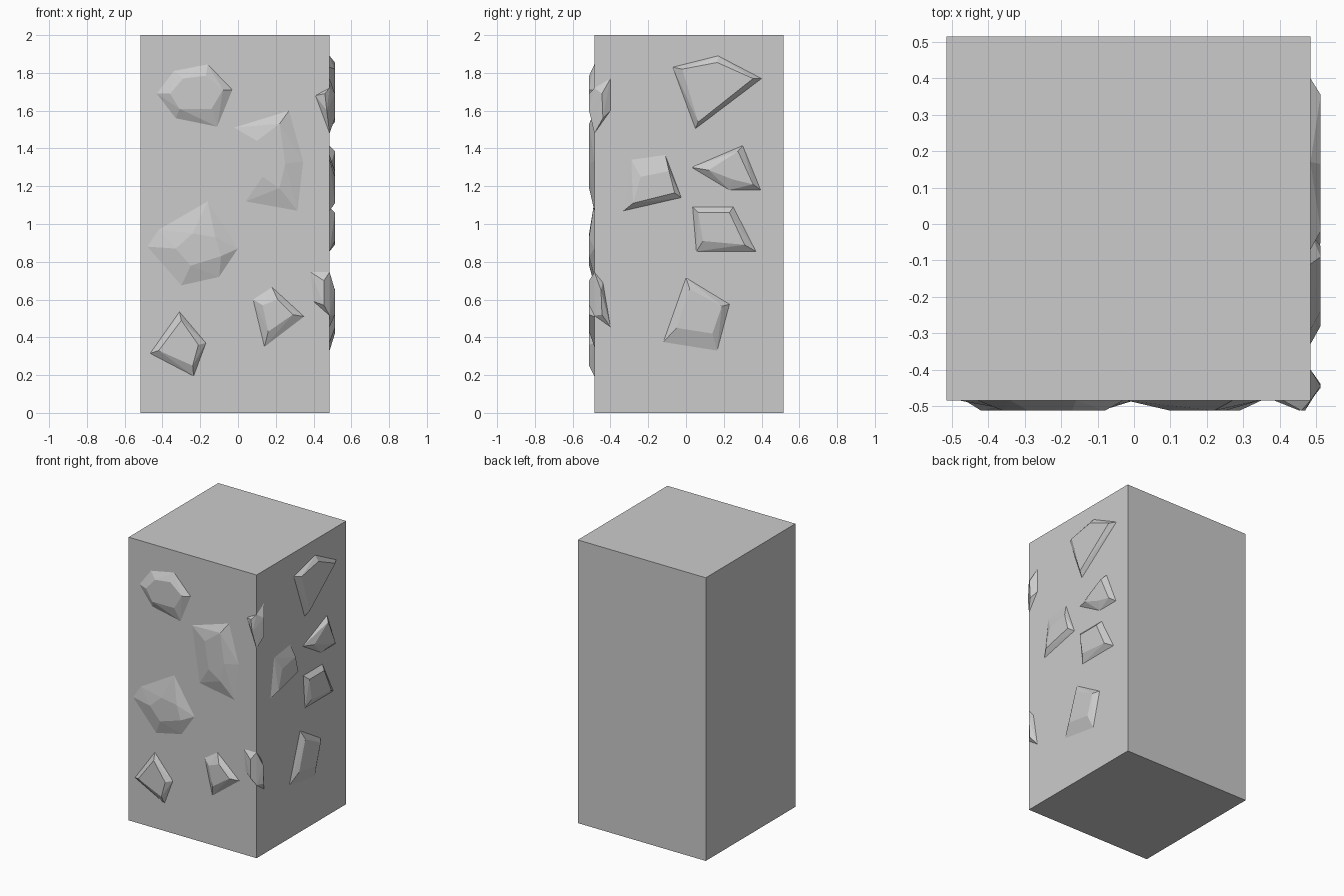
import bpy, bmesh
from mathutils import Vector

if "Cube" in bpy.data.objects:
    bpy.data.objects.remove(bpy.data.objects["Cube"])

WALL, PEAK = 0.485, 0.513   # wall plane and raised stone face


def front(u, v, d):
    return Vector((u, -d, v))


def side(u, v, d):
    return Vector((d, u, v))


def hull(name, pts):
    """Convex faceted stone, with the faces lying on the walls removed."""
    bm = bmesh.new()
    for p in pts:
        bm.verts.new(p)
    bmesh.ops.convex_hull(bm, input=bm.verts)
    e = 1e-4
    hidden = [f for f in bm.faces
              if all(v.co.x <= WALL + e and v.co.y >= -WALL - e for v in f.verts)]
    bmesh.ops.delete(bm, geom=hidden, context='FACES')
    bmesh.ops.delete(bm, geom=[v for v in bm.verts if not v.link_faces], context='VERTS')
    bmesh.ops.dissolve_limit(bm, angle_limit=0.01, verts=bm.verts, edges=bm.edges)
    bmesh.ops.recalc_face_normals(bm, faces=bm.faces)
    me = bpy.data.meshes.new(name)
    bm.to_mesh(me)
    bm.free()
    ob = bpy.data.objects.new(name, me)
    bpy.context.collection.objects.link(ob)


def stone(name, place, outer, inner):
    hull(name, [place(u, v, WALL) for u, v in outer] + [place(u, v, PEAK) for u, v in inner])


# Main block
bpy.ops.mesh.primitive_cube_add(size=1, location=(-0.015, 0.015, 1))
block = bpy.context.object
block.name = "pillar_block"
block.scale = (1, 1, 2)

# Front stones
stone("front_stone_top", front,
      [(-.34, 1.81), (-.16, 1.845), (-.03, 1.71), (-.11, 1.515), (-.33, 1.56), (-.43, 1.69)],
      [(-.29, 1.77), (-.17, 1.785), (-.08, 1.71), (-.14, 1.61), (-.31, 1.61), (-.36, 1.69)])
stone("front_stone_tall", front,
      [(-.02, 1.51), (.27, 1.6), (.345, 1.33), (.315, 1.07), (.04, 1.12)],
      [(.10, 1.44), (.22, 1.53), (.25, 1.32), (.22, 1.19), (.13, 1.25)])
stone("front_stone_middle", front,
      [(-.48, .88), (-.42, .97), (-.16, 1.12), (0, .87), (-.1, .72), (-.3, .675)],
      [(-.33, .87), (-.24, .95), (-.12, .93), (-.09, .83), (-.25, .78)])
stone("front_stone_low_left", front,
      [(-.31, .535), (-.17, .37), (-.235, .195), (-.465, .315)],
      [(-.3, .49), (-.21, .36), (-.24, .25), (-.42, .33)])
stone("front_stone_low_right", front,
      [(.08, .6), (.18, .665), (.35, .51), (.14, .35)],
      [(.13, .57), (.21, .6), (.29, .52), (.16, .43)])

# Right side stones
stone("side_stone_top", side,
      [(-.07, 1.83), (.17, 1.89), (.4, 1.77), (.05, 1.505)],
      [(-.02, 1.82), (.165, 1.855), (.355, 1.77), (.065, 1.54)])
stone("side_stone_upper", side,
      [(.03, 1.3), (.3, 1.415), (.395, 1.18), (.23, 1.18)],
      [(.12, 1.285), (.275, 1.385), (.355, 1.21), (.25, 1.235)])
stone("side_stone_middle", side,
      [(.035, 1.09), (.25, 1.09), (.37, .855), (.055, .855)],
      [(.065, 1.06), (.23, 1.06), (.31, .89), (.09, .91)])
stone("side_stone_left", side,
      [(-.29, 1.34), (-.11, 1.365), (-.025, 1.14), (-.33, 1.07)],
      [(-.24, 1.25), (-.09, 1.28), (-.06, 1.165), (-.28, 1.11)])
stone("side_stone_low", side,
      [(0, .715), (.23, .575), (.165, .33), (-.12, .375)],
      [(.02, .655), (.19, .565), (.14, .42), (-.05, .45)])

# Stones wrapping the front right corner
hull("corner_stone_low", [
    front(.385, .745, WALL), front(.4, .59, WALL), front(WALL, .745, WALL),
    front(WALL, .515, WALL), side(-.44, .69, WALL), side(-.4, .455, WALL),
    front(.455, .7, PEAK), front(.455, .57, PEAK),
    side(-.45, .65, PEAK), side(-.445, .52, PEAK)])
hull("corner_stone_high", [
    front(.41, 1.68, WALL), front(.45, 1.6, WALL), front(WALL, 1.72, WALL),
    front(WALL, 1.48, WALL), side(-.4, 1.77, WALL), side(-.4, 1.6, WALL),
    front(.46, 1.69, PEAK), front(.47, 1.6, PEAK),
    side(-.445, 1.69, PEAK), side(-.44, 1.56, PEAK)])
